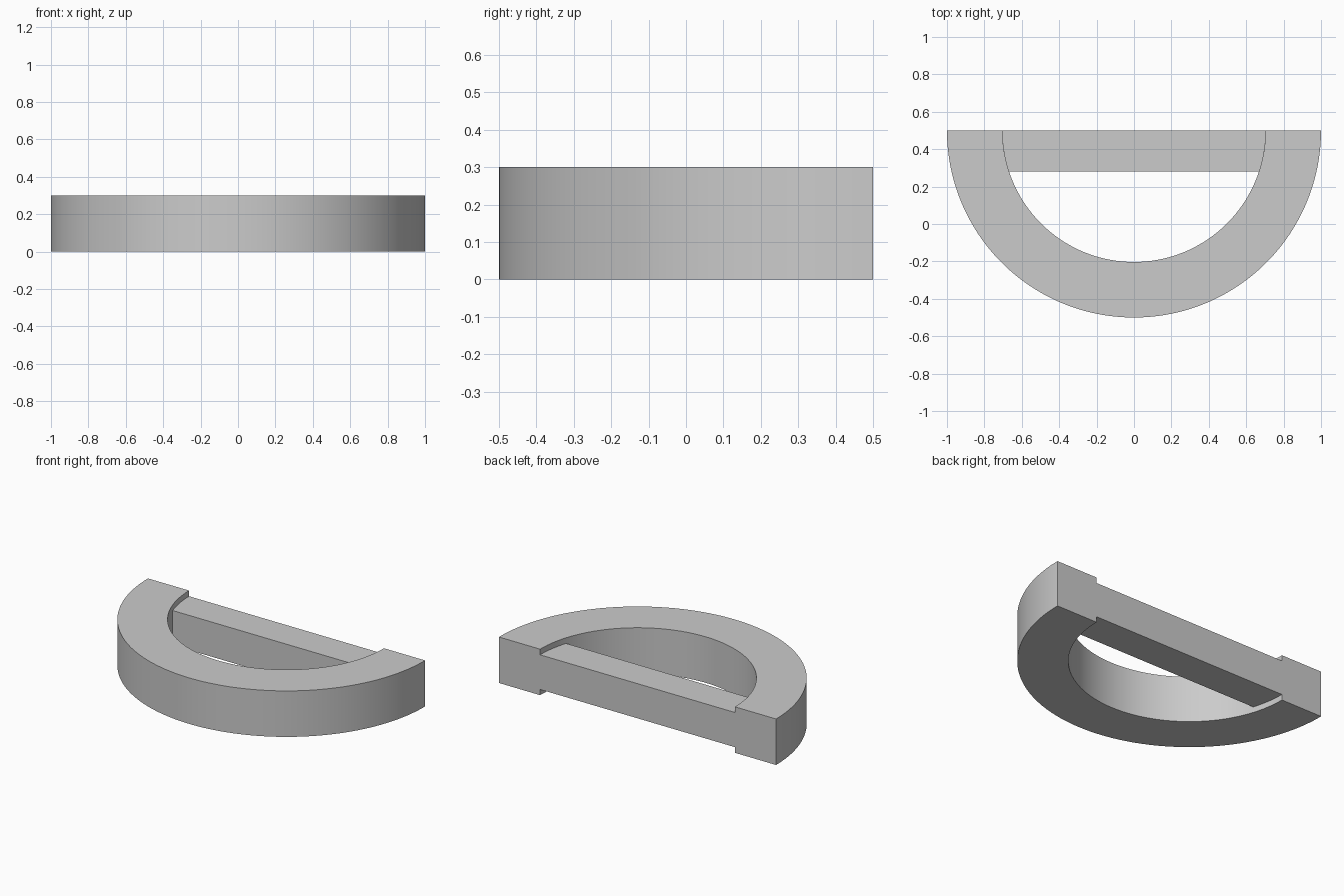
import bpy, bmesh, math

cube = bpy.data.objects.get("Cube")
if cube:
    bpy.data.objects.remove(cube)

OUTER, INNER, HEIGHT, BACK = 1.0, 0.703, 0.3, 0.5
BAR_DEPTH, BAR_INSET = 0.219, 0.037
SEGMENTS = 96

grey = bpy.data.materials.new("light grey")
grey.use_nodes = True
colour = (0.6, 0.6, 0.6, 1)
grey.diffuse_color = colour
grey.node_tree.nodes["Principled BSDF"].inputs["Base Color"].default_value = colour


def arc(radius, start, end, steps):
    """Points on a circle centred on the straight back edge, sweeping to the front."""
    angles = [start + (end - start) * i / steps for i in range(steps + 1)]
    return [(radius * math.cos(a), BACK - radius * math.sin(a)) for a in angles]


def extrude_outline(name, faces, bottom, top):
    """Raise flat outlines into a solid with smooth curves and sharp rims."""
    bm = bmesh.new()
    for outline in faces:
        bm.faces.new([bm.verts.new((x, y, bottom)) for x, y in outline])
    bmesh.ops.remove_doubles(bm, verts=bm.verts, dist=0.0001)
    solid = bmesh.ops.extrude_face_region(bm, geom=bm.faces[:], use_keep_orig=True)
    raised = [v for v in solid["geom"] if isinstance(v, bmesh.types.BMVert)]
    bmesh.ops.translate(bm, verts=raised, vec=(0, 0, top - bottom))
    bmesh.ops.recalc_face_normals(bm, faces=bm.faces)
    mesh = bpy.data.meshes.new(name)
    bm.to_mesh(mesh)
    bm.free()
    mesh.materials.append(grey)
    obj = bpy.data.objects.new(name, mesh)
    bpy.context.collection.objects.link(obj)
    bpy.ops.object.select_all(action="DESELECT")
    obj.select_set(True)
    bpy.context.view_layer.objects.active = obj
    bpy.ops.object.shade_smooth_by_angle(angle=math.radians(30))


# Half ring, made of quads between the outer and inner arcs
outer = arc(OUTER, 0, math.pi, SEGMENTS)
inner = arc(INNER, 0, math.pi, SEGMENTS)
quads = [(outer[i], outer[i + 1], inner[i + 1], inner[i]) for i in range(SEGMENTS)]
extrude_outline("half_ring", quads, 0, HEIGHT)

# Thinner crossbar along the back, its curved ends fitting the ring
reach = math.asin(BAR_DEPTH / INNER)
right_end = arc(INNER, 0, reach, 10)
left_end = [(-x, y) for x, y in reversed(right_end)]
extrude_outline("crossbar", [right_end + left_end], BAR_INSET, HEIGHT - BAR_INSET)
